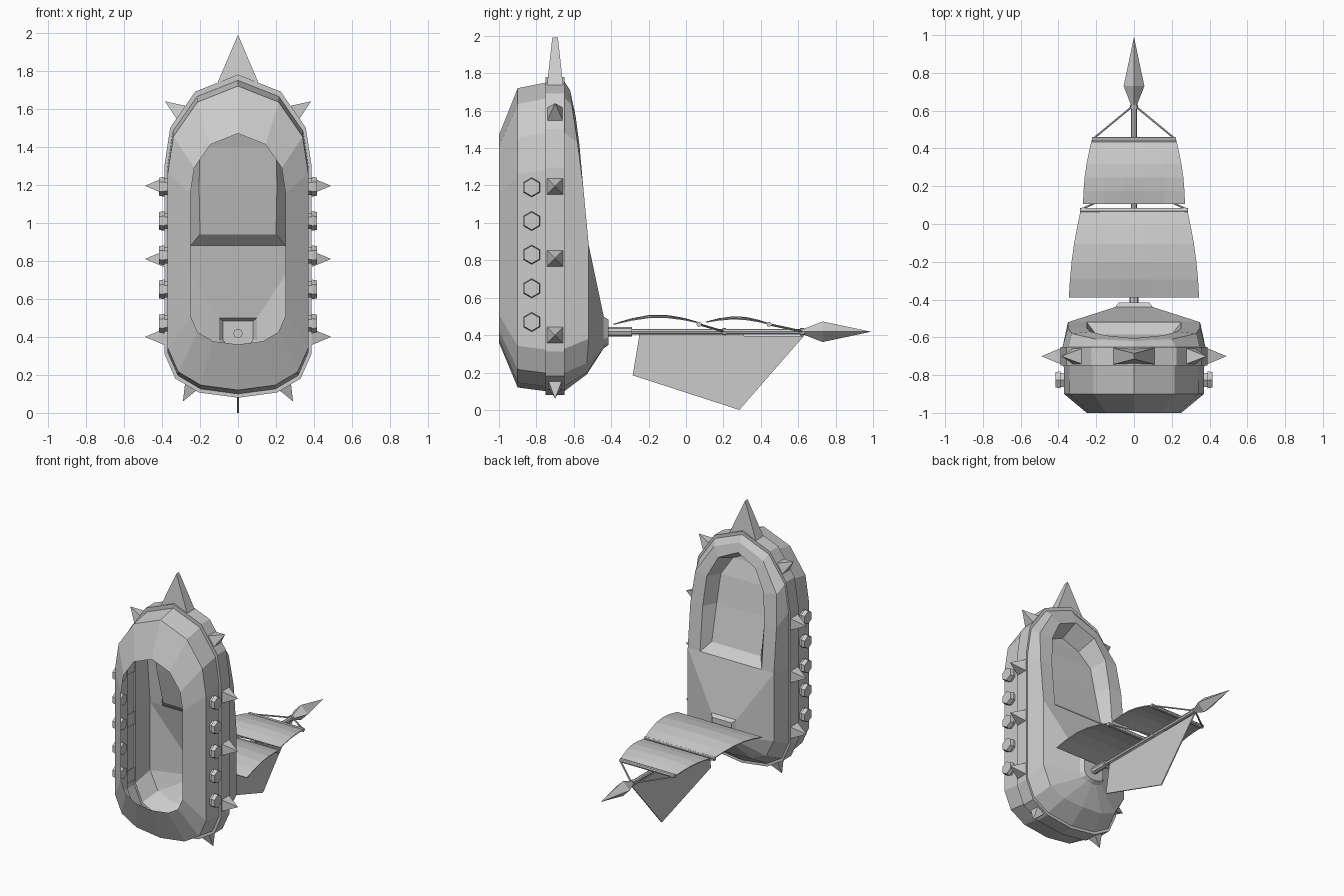
import bpy, bmesh, math
from mathutils import Vector

cube = bpy.data.objects.get("Cube")
if cube:
    bpy.data.objects.remove(cube)

grey = bpy.data.materials.new("plain grey")
COLOR = (0.6, 0.6, 0.6, 1)
grey.use_nodes = True
grey.diffuse_color = COLOR
for n in grey.node_tree.nodes:
    if n.type == 'BSDF_PRINCIPLED':
        n.inputs["Base Color"].default_value = COLOR


def finish(name, bm, mirror=False):
    bmesh.ops.remove_doubles(bm, verts=bm.verts, dist=0.0005)
    bmesh.ops.recalc_face_normals(bm, faces=bm.faces)
    me = bpy.data.meshes.new(name)
    bm.to_mesh(me)
    bm.free()
    me.materials.append(grey)
    ob = bpy.data.objects.new(name, me)
    bpy.context.collection.objects.link(ob)
    if mirror:
        m = ob.modifiers.new("mirror", 'MIRROR')
        m.merge_threshold = 0.001
    return ob


def face(bm, pts):
    """Add a polygon, skipping repeated corners."""
    uniq = []
    for p in pts:
        p = Vector(p)
        if all((p - q).length > 0.0005 for q in uniq):
            uniq.append(p)
    if len(uniq) > 2:
        bm.faces.new([bm.verts.new(p) for p in uniq])


def strip(bm, a, b):
    for i in range(len(a) - 1):
        face(bm, (a[i], a[i + 1], b[i + 1], b[i]))


def rod(name, a, b, r1, r2=None, sides=8, turn=0.0, mirror=False):
    """Straight tapered prism from a to b."""
    a, b = Vector(a), Vector(b)
    bm = bmesh.new()
    bmesh.ops.create_cone(bm, cap_ends=True, segments=sides, radius1=r1,
                          radius2=r1 if r2 is None else r2, depth=(b - a).length)
    for v in bm.verts:
        x, y = v.co.x, v.co.y
        v.co.x = x * math.cos(turn) - y * math.sin(turn)
        v.co.y = x * math.sin(turn) + y * math.cos(turn)
    q = (b - a).to_track_quat('Z', 'Y').to_matrix()
    for v in bm.verts:
        v.co = q @ v.co + (a + b) / 2
    return finish(name, bm, mirror)


def hull_row(y, w, top, low):
    """Half outline of the hull, running from its top to its bottom."""
    return [(0, y, top), (.58 * w, y, top - .23 * w), (.92 * w, y, top - .72 * w),
            (w, y, top - 1.25 * w), (w, y, .88), (w, y, low + .6 * w),
            (.85 * w, y, low + .26 * w), (.53 * w, y, low + .07 * w), (0, y, low)]


# Hull shell, open underneath, with a raised rail band
hull = bmesh.new()
rows = [hull_row(-1, .25, 1.47, .36), hull_row(-.9, .37, 1.72, .12),
        hull_row(-.75, .372, 1.75, .10), hull_row(-.75, .388, 1.78, .08),
        hull_row(-.65, .388, 1.78, .08), hull_row(-.65, .378, 1.755, .10)]
edge = [(0, -.62, 1.71), (.2, -.61, 1.63), (.33, -.58, 1.43), (.35, -.55, 1.2),
        (.35, -.52, .88), (.35, -.52, .38), (.28, -.53, .25), (.16, -.53, .2), (0, -.53, .19)]
rows.append(edge)
for a, b in zip(rows, rows[1:]):
    strip(hull, a, b)

# Deck: well rim above, hump for the mast below
rim = [(0, -.605, 1.64), (.15, -.59, 1.57), (.23, -.57, 1.42), (.25, -.55, 1.2), (.25, -.52, .88)]
hump = [(.1, -.44, .5), (.1, -.44, .38), (.08, -.44, .35), (.04, -.44, .335), (0, -.44, .33)]
strip(hull, edge[:5], rim)
strip(hull, edge[4:], hump)
face(hull, (rim[4], edge[4], hump[0]))
face(hull, (rim[4], hump[0], (0, -.44, .5), (0, -.52, .88)))
hump = [(0, -.44, .5)] + hump
tip = [(x * .8, -.415, .415 + (z - .415) * .8) for x, y, z in hump]
strip(hull, hump, tip)
face(hull, tip)

# Sunken well with a sloped floor
floor = [(0, -.74, 1.58), (.13, -.73, 1.52), (.2, -.69, 1.4), (.205, -.65, 1.2), (.2, -.585, .94)]
strip(hull, rim, floor)
strip(hull, floor, [(0, y, z) for x, y, z in floor])
face(hull, (rim[4], floor[4], (0, -.585, .94), (0, -.52, .88)))
finish("hull", hull, mirror=True)

# Spikes on the rail
QUARTER = math.pi / 4
for i, z in enumerate((1.195, .81, .4)):
    rod(f"side_spike_{i}", (.38, -.7, z), (.49, -.7, z), .065, 0, 4, QUARTER, True)
rod("upper_spike", (.29, -.7, 1.575), (.385, -.7, 1.64), .065, 0, 4, QUARTER, True)
rod("lower_spike", (.235, -.7, .16), (.29, -.7, .06), .065, 0, 4, QUARTER, True)

# Large wedge spike on the bow
bow = bmesh.new()
base = [(-.115, -.745, 1.72), (.115, -.745, 1.72), (.115, -.655, 1.72), (-.115, -.655, 1.72)]
f, b = (0, -.715, 1.99), (0, -.685, 1.99)
face(bow, base)
face(bow, (base[0], base[1], f))
face(bow, (base[1], base[2], b, f))
face(bow, (base[2], base[3], b))
face(bow, (base[3], base[0], f, b))
finish("bow_spike", bow)

# Six-sided gun barrels along both sides
for i in range(5):
    z = 1.19 - .18 * i
    rod(f"gun_barrel_{i}", (.35, -.825, z), (.395, -.825, z), .043, sides=6, mirror=True)
    rod(f"gun_muzzle_{i}", (.388, -.825, z), (.415, -.825, z), .052, .047, 6, mirror=True)

# Mast, collars and spear head
MAST = .418
rod("mast_foot", (0, -.44, MAST), (0, -.29, MAST), .025)
rod("mast", (0, -.3, MAST), (0, .64, MAST), .015)
for i, y in enumerate((.205, .62)):
    rod(f"mast_collar_{i}", (0, y - .01, MAST), (0, y + .01, MAST), .021)
rod("spear_back", (0, .62, MAST), (0, .73, MAST), .012, .055, 4)
rod("spear_tip", (0, .73, MAST), (0, .99, MAST), .055, 0, 4)


def sail(name, y0, y1, w0, w1, z0, z1, rise):
    """Billowing tapered sheet."""
    bm = bmesh.new()
    grid = []
    for i in range(6):
        t = i / 5
        w = w0 + (w1 - w0) * t + .012 * math.sin(math.pi * t)
        z = z0 + (z1 - z0) * t + rise * math.sin(math.pi * t)
        grid.append([(w * s, y0 + (y1 - y0) * t, z + .012 * (1 - s * s) * math.sin(math.pi * t))
                     for s in (-1, -.6, -.2, .2, .6, 1)])
    for a, b in zip(grid, grid[1:]):
        strip(bm, a, b)
    ob = finish(name, bm)
    m = ob.modifiers.new("thickness", 'SOLIDIFY')
    m.thickness = .006


# Two sails, each with a yard and a pair of stays
sail("large_sail", -.39, .085, .345, .28, .46, .465, .036)
sail("small_sail", .105, .46, .27, .22, .472, .458, .024)
for i, (y, w, end) in enumerate(((.07, .285, .205), (.445, .222, .63))):
    rod(f"yard_{i}", (-w, y, .458), (w, y, .458), .014)
    rod(f"stay_{i}", (w - .01, y + .01, .455), (0, end, MAST), .006, sides=6, mirror=True)

# Hanging plate sail with its boom
fin = bmesh.new()
shape = [(-.25, .395), (-.285, .185), (.285, 0), (.63, .395)]
for side in (-.004, .004):
    face(fin, [(side, y, z) for y, z in shape])
for (y0, z0), (y1, z1) in zip(shape, shape[1:] + shape[:1]):
    face(fin, ((-.004, y0, z0), (.004, y0, z0), (.004, y1, z1), (-.004, y1, z1)))
finish("hanging_sail", fin)
rod("boom", (0, -.25, .4), (0, .31, .4), .008, sides=6)
